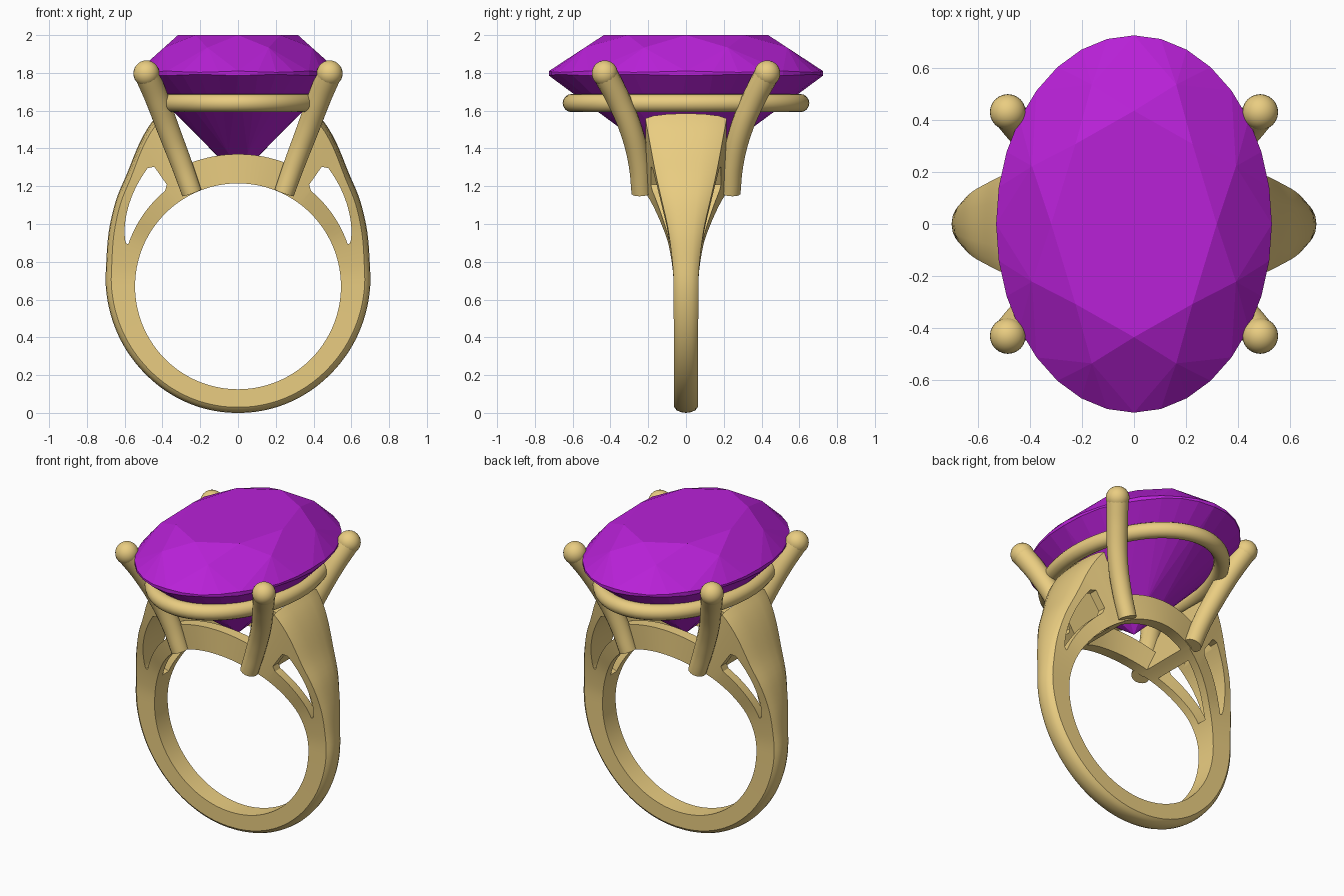
import bpy, bmesh
from math import sin, cos, pi, radians

if "Cube" in bpy.data.objects:
    bpy.data.objects.remove(bpy.data.objects["Cube"])

CZ, R_IN = 0.67, 0.545          # finger hole centre height and radius

gold = bpy.data.materials.new("gold")
gold.diffuse_color = (0.82, 0.61, 0.22, 1)
gold.use_nodes = True
gold.node_tree.nodes["Principled BSDF"].inputs["Base Color"].default_value = gold.diffuse_color
purple = bpy.data.materials.new("purple")
purple.diffuse_color = (0.48, 0.015, 0.68, 1)
purple.use_nodes = True
purple.node_tree.nodes["Principled BSDF"].inputs["Base Color"].default_value = purple.diffuse_color


def interp(table, x):
    """Smooth (Hermite) lookup in a short list of (x, value)."""
    if x <= table[0][0]:
        return table[0][1]
    if x >= table[-1][0]:
        return table[-1][1]
    n = len(table)

    def slope(i):
        a, b = table[max(i - 1, 0)], table[min(i + 1, n - 1)]
        return (b[1] - a[1]) / (b[0] - a[0])
    i = max(k for k in range(n - 1) if table[k][0] <= x)
    (x0, y0), (x1, y1) = table[i], table[i + 1]
    h = x1 - x0
    t = (x - x0) / h
    return (y0 * (2*t**3 - 3*t*t + 1) + slope(i) * h * (t**3 - 2*t*t + t)
            + y1 * (3*t*t - 2*t**3) + slope(i + 1) * h * (t**3 - t*t))


def outer(a):
    return interp([(-90, .67), (-45, .675), (-20, .686), (0, .70), (12, .712), (25, .75),
                   (35, .79), (47, .848), (62, .98), (66, 1.01)], a)


def width(a):
    return interp([(-90, .062), (0, .066), (10, .071), (25, .095), (37, .13),
                   (50, .17), (65, .215)], a)


def make(name, verts, faces, mat):
    me = bpy.data.meshes.new(name)
    me.from_pydata(verts, [], faces)
    bm = bmesh.new()
    bm.from_mesh(me)
    bmesh.ops.recalc_face_normals(bm, faces=bm.faces)
    bm.to_mesh(me)
    bm.free()
    ob = bpy.data.objects.new(name, me)
    bpy.context.collection.objects.link(ob)
    me.materials.append(mat)
    return ob


def polar_sweep(name, angles, section, mat=gold):
    """Sweep a section of (radius, y) points around the finger axis."""
    verts, n = [], 0
    for a in angles:
        pts = section(a)
        n = len(pts)
        verts += [(r * cos(radians(a)), y, CZ + r * sin(radians(a))) for r, y in pts]
    m = len(angles)
    faces = [(i*n + j, i*n + (j+1) % n, (i+1)*n + (j+1) % n, (i+1)*n + j)
             for i in range(m - 1) for j in range(n)]
    faces += [tuple(range(n)), tuple(range((m-1)*n, m*n))]
    return make(name, verts, faces, mat)


def steps(a, b, n):
    return [a + (b - a) * i / n for i in range(n + 1)]


def activate(ob):
    bpy.ops.object.select_all(action='DESELECT')
    ob.select_set(True)
    bpy.context.view_layer.objects.active = ob


def smooth(ob, angle=30):
    activate(ob)
    bpy.ops.object.shade_smooth_by_angle(angle=radians(angle))


def apply(ob, kind, **props):
    activate(ob)
    mod = ob.modifiers.new(kind.lower(), kind)
    for k, v in props.items():
        setattr(mod, k, v)
    bpy.ops.object.modifier_apply(modifier=mod.name)


# Band: slim below, tall and wide at the shoulders, softly domed outside
def band_section(phi):
    a = phi if phi >= -90 else -180 - phi
    r, w = outer(a), width(a)
    return [(R_IN, -w), (R_IN, w), (r - .03, w), (r - .014, .8*w), (r - .004, .45*w), (r, 0),
            (r - .004, -.45*w), (r - .014, -.8*w), (r - .03, -w)]


band = polar_sweep("band", steps(-245.5, 65.5, 124), band_section)


# Cutters: pointed side windows, and the hollow inside each shoulder
def window_section(a):
    t = (a - 21) / 34
    lo = .622 + .015 * t
    hi = lo + .012 + .148 * t ** .8
    if t > .93:
        lo, hi = lo + .02 * (t - .93) / .07, hi - .025 * (t - .93) / .07
    return [(lo, -.5), (lo, .5), (hi, .5), (hi, -.5)]


def hollow_section(a):
    w, hi = max(width(a) - .055, .012), outer(a) - .1
    return [(.5, -w), (.5, w), (hi, w), (hi, -w)]


for label, angles, section in (("window_cutter", steps(21, 55, 28), window_section),
                               ("hollow_cutter", steps(20, 57, 24), hollow_section)):
    cutter = polar_sweep(label, angles, section)
    cutter.hide_render = True
    for side in (1, -1):
        if side < 0:
            cutter.data.transform(((-1, 0, 0, 0), (0, 1, 0, 0), (0, 0, 1, 0), (0, 0, 0, 1)))
            cutter.data.flip_normals()
        apply(band, 'BOOLEAN', object=cutter, operation='DIFFERENCE', solver='EXACT')
    bpy.data.objects.remove(cutter)
smooth(band)


# Bridges: bowed arcs joining the prong feet at front and back
def bridge_section(a):
    bow = .035 * cos((a - 90) / 28 * pi / 2)
    y0, y1 = .145 + bow, .215 + bow
    return [(R_IN, y0), (R_IN, y1), (.70, y1), (.70, y0)]


bridge = polar_sweep("bridges", steps(63, 117, 28), bridge_section)
apply(bridge, 'MIRROR', use_axis=(False, True, False))
smooth(bridge)

# Prongs: one curved claw with a ball tip, mirrored to four
path = [(.245, .235, 1.165), (.30, .248, 1.32), (.365, .288, 1.49),
        (.43, .36, 1.665), (.485, .43, 1.797)]
cu = bpy.data.curves.new("prongs", 'CURVE')
cu.dimensions, cu.bevel_depth, cu.bevel_resolution, cu.use_fill_caps = '3D', .06, 6, True
sp = cu.splines.new('BEZIER')
sp.bezier_points.add(len(path) - 1)
for i, (bp, p) in enumerate(zip(sp.bezier_points, path)):
    bp.co, bp.radius = p, .9 + .05 * i
    bp.handle_left_type = bp.handle_right_type = 'AUTO'
prongs = bpy.data.objects.new("prongs", cu)
bpy.context.collection.objects.link(prongs)
activate(prongs)
bpy.ops.object.convert(target='MESH')
prongs = bpy.context.object
prongs.data.materials.clear()
prongs.data.materials.append(gold)
apply(prongs, 'MIRROR', use_axis=(True, True, False), use_mirror_merge=False)
smooth(prongs, 40)
bpy.ops.mesh.primitive_uv_sphere_add(segments=24, ring_count=14, radius=.069, location=path[-1])
tips = bpy.context.object
tips.name = "prong_tips"
bpy.ops.object.transform_apply(location=True)
tips.data.materials.append(gold)
apply(tips, 'MIRROR', use_axis=(True, True, False), use_mirror_merge=False)
smooth(tips, 60)

# Seat: oval wire under the stone
N, M = 64, 16
verts = [((.43 + .048 * cos(v)) * cos(u), (.605 + .048 * cos(v)) * sin(u), 1.64 + .048 * sin(v))
         for u in (2*pi*i/N for i in range(N)) for v in (2*pi*j/M for j in range(M))]
faces = [(i*M + j, (i+1) % N*M + j, (i+1) % N*M + (j+1) % M, i*M + (j+1) % M)
         for i in range(N) for j in range(M)]
smooth(make("seat", verts, faces, gold), 60)


# Stone: oval brilliant with table, kites, girdle and pointed pavilion
def ring(count, s, z, shift=0):
    return [(.53 * s * cos(2*pi*(k + shift)/count), .725 * s * sin(2*pi*(k + shift)/count), z)
            for k in range(count)]


T, C, G, H, P = 0, 8, 16, 48, 80      # start index of each vertex ring
verts = ring(8, .6, 2.0) + ring(8, .8, 1.934, .5)
verts += [(x, y, 1.81 + (0, -.004, -.007, -.004)[k % 4]) for k, (x, y, z) in enumerate(ring(32, 1, 0))]
verts += [(x, y, 1.785 + (0, .004, .007, .004)[k % 4]) for k, (x, y, z) in enumerate(ring(32, 1, 0))]
verts += ring(8, .25, 1.374, .5) + [(0, 0, 1.25)]
faces = [tuple(range(8))]
for k in range(8):
    p, n = (k - 1) % 8, (k + 1) % 8
    faces += [(T + k, C + k, T + n),                       # star
              (T + k, C + p, G + 4*k, C + k),              # crown kite
              (88, P + p, H + 4*k, P + k)]                 # pavilion main
    for j in range(4*k, 4*k + 4):
        q = (j + 1) % 32
        faces += [(C + k, G + j, G + q), (G + j, H + j, H + q, G + q), (P + k, H + q, H + j)]
make("stone", verts, faces, purple)
